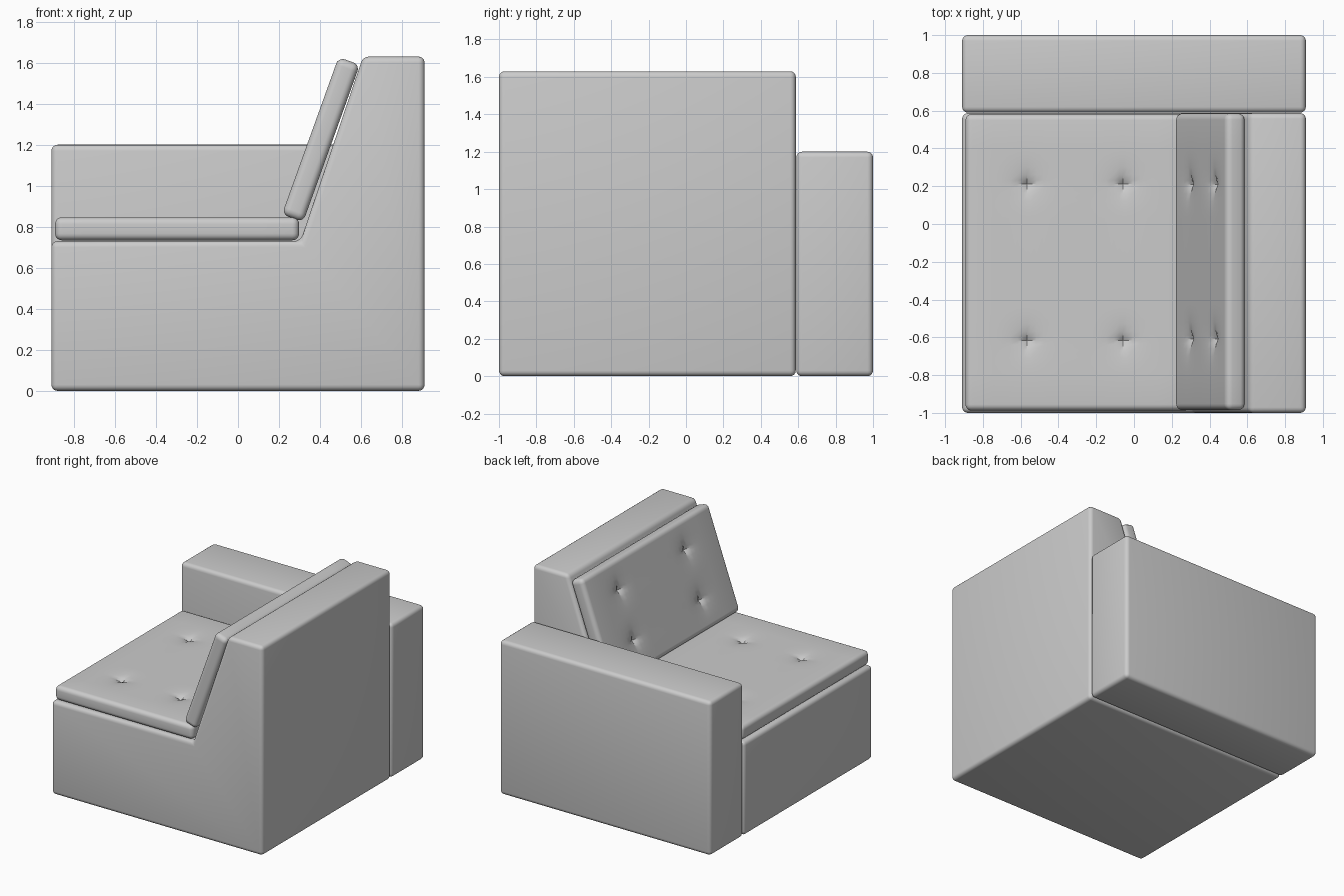
import bpy, bmesh, math
from mathutils import Vector

cube = bpy.data.objects.get("Cube")
if cube:
    bpy.data.objects.remove(cube, do_unlink=True)

fabric = bpy.data.materials.new("grey_fabric")
fabric.use_nodes = True
grey = (0.6, 0.6, 0.6, 1)
fabric.diffuse_color = grey
fabric.node_tree.nodes["Principled BSDF"].inputs["Base Color"].default_value = grey


def finish(name, bm):
    """Turn a bmesh into a smooth shaded object."""
    bmesh.ops.recalc_face_normals(bm, faces=bm.faces)
    mesh = bpy.data.meshes.new(name)
    bm.to_mesh(mesh)
    bm.free()
    mesh.materials.append(fabric)
    obj = bpy.data.objects.new(name, mesh)
    bpy.context.collection.objects.link(obj)
    bpy.ops.object.select_all(action="DESELECT")
    obj.select_set(True)
    bpy.context.view_layer.objects.active = obj
    bpy.ops.object.shade_smooth_by_angle(angle=math.radians(40))
    return obj


def round_edges(bm, radius, segments=4):
    edges = [e for e in bm.edges if e.calc_face_angle(0) > 0.2]
    bmesh.ops.bevel(bm, geom=edges, offset=radius, segments=segments,
                    profile=0.5, affect="EDGES", clamp_overlap=True)


def upholstered_block(name, profile, y0, y1, radius):
    """Extrude an x-z profile along y and round its edges."""
    bm = bmesh.new()
    face = bm.faces.new([bm.verts.new((x, y0, z)) for x, z in profile])
    grown = bmesh.ops.extrude_face_region(bm, geom=[face])["geom"]
    verts = [v for v in grown if isinstance(v, bmesh.types.BMVert)]
    bmesh.ops.translate(bm, verts=verts, vec=(0, y1 - y0, 0))
    bmesh.ops.recalc_face_normals(bm, faces=bm.faces)
    round_edges(bm, radius)
    return finish(name, bm)


def tufted_cushion(name, size, tuft_x, tuft_y, radius):
    """Rounded slab whose top is pulled in at four buttonless tufts."""
    bm = bmesh.new()
    bmesh.ops.create_cube(bm, size=1)
    bmesh.ops.scale(bm, vec=size, verts=bm.verts)
    round_edges(bm, radius, 5)
    # cuts gather around each tuft
    offsets = [0] + [s * d for d in (0.02, 0.05, 0.09, 0.14, 0.18) for s in (-1, 1)]
    for axis, places in ((Vector((1, 0, 0)), tuft_x), (Vector((0, 1, 0)), tuft_y)):
        for c in places:
            for d in offsets:
                bmesh.ops.bisect_plane(bm, geom=bm.verts[:] + bm.edges[:] + bm.faces[:],
                                       plane_co=axis * (c + d), plane_no=axis, dist=1e-5)
    # dimples with four pinched creases
    for v in bm.verts:
        if v.co.z < size[2] / 2 - 1e-4:
            continue
        edge = min(size[0] / 2 - radius - abs(v.co.x), size[1] / 2 - radius - abs(v.co.y))
        fade = max(0, min(1, edge / 0.05))
        drop = 0
        for cx in tuft_x:
            for cy in tuft_y:
                dx, dy = abs(v.co.x - cx), abs(v.co.y - cy)
                r = math.hypot(dx, dy)
                drop += 0.012 * math.exp(-(r / 0.085) ** 2)
                drop += 0.014 * math.exp(-(r / 0.025) ** 2)
                if min(dx, dy) < 1e-4:
                    drop += 0.012 * math.exp(-(r / 0.04) ** 2)
        v.co.z -= drop * fade
    return finish(name, bm)


# body: seat base and sloping backrest in one block
upholstered_block("base_and_backrest",
                  [(-0.91, 0), (0.91, 0), (0.91, 1.63), (0.61, 1.63), (0.305, 0.73), (-0.91, 0.73)],
                  -1.0, 0.587, 0.03)

# single armrest
upholstered_block("left_armrest",
                  [(-0.91, 0), (0.91, 0), (0.91, 1.2), (-0.91, 1.2)],
                  0.59, 1.0, 0.03)

# seat cushion
seat = tufted_cushion("seat_cushion", (1.19, 1.57, 0.112), (-0.27, 0.24), (-0.415, 0.415), 0.033)
seat.location = (-0.297, -0.203, 0.79)

# back cushion, tilted so that its tufted side faces the seat
back = tufted_cushion("back_cushion", (0.815, 1.57, 0.11), (-0.19, 0.19), (-0.41, 0.41), 0.033)
back.location = (0.404, -0.2, 1.225)
back.rotation_euler = (0, math.radians(-70.2), 0)
